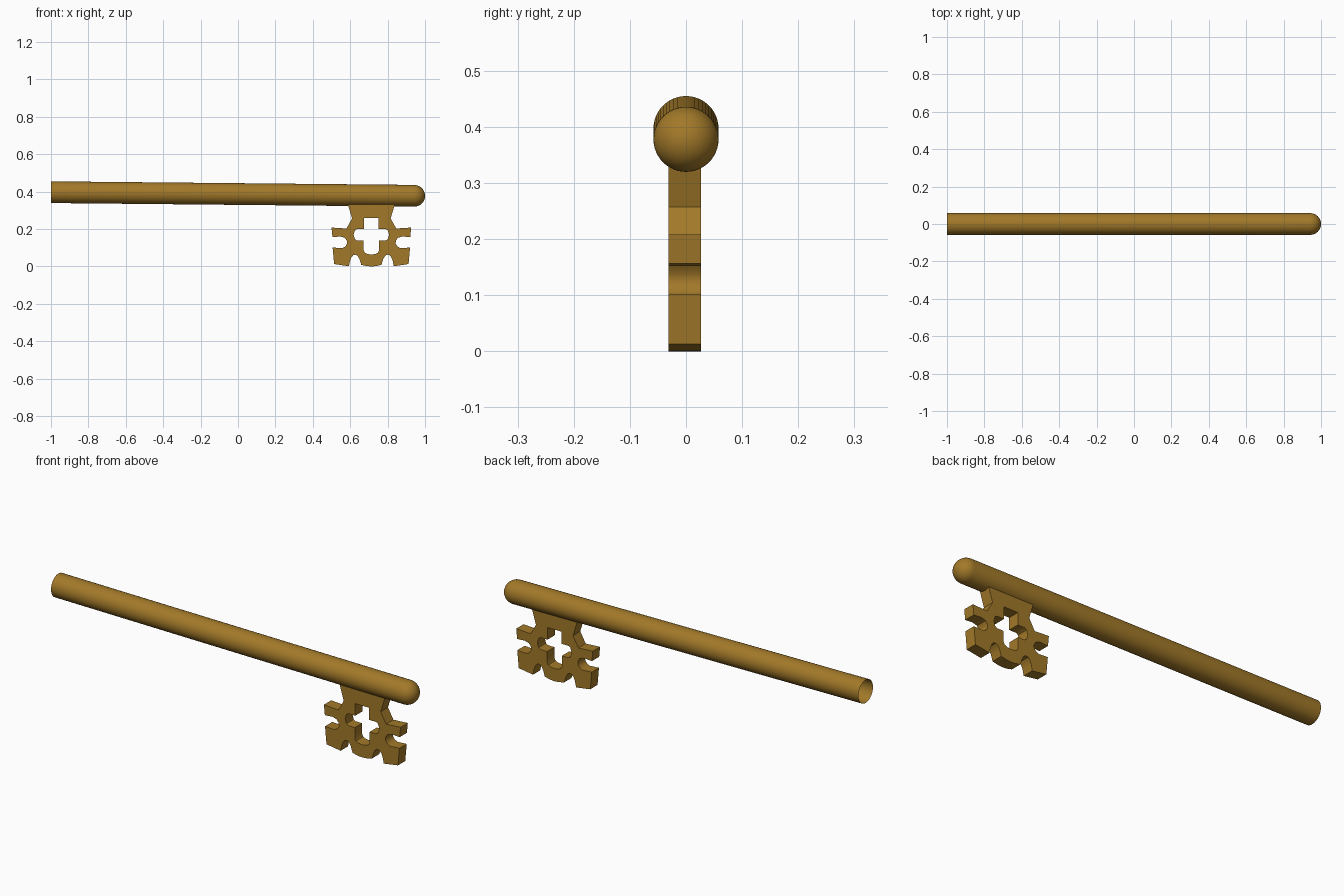
import bpy, bmesh, math

if "Cube" in bpy.data.objects:
    bpy.data.objects.remove(bpy.data.objects["Cube"])

gold = bpy.data.materials.new("antique_gold")
gold.diffuse_color = (0.36, 0.19, 0.022, 1)
gold.use_nodes = True
gold.node_tree.nodes["Principled BSDF"].inputs["Base Color"].default_value = gold.diffuse_color


def finish(obj):
    bpy.ops.object.select_all(action='DESELECT')
    obj.select_set(True)
    bpy.context.view_layer.objects.active = obj
    obj.data.materials.clear()
    obj.data.materials.append(gold)
    bpy.ops.object.shade_smooth_by_angle(angle=math.radians(35))


# Shaft: slightly sloping open tube with a domed tip
R, SIDES, DOME = 0.058, 48, 12
profile = [(-1.0, R)]
for i in range(DOME):
    a = math.pi / 2 * i / DOME
    profile.append((1 - R + R * math.sin(a), R * math.cos(a)))


def centre_z(x):
    return 0.397 - 0.0098 * (x + 1)


bm = bmesh.new()
rings = []
for x, r in profile:
    rings.append([bm.verts.new((x, r * math.cos(t), centre_z(x) + r * math.sin(t)))
                  for t in (2 * math.pi * k / SIDES for k in range(SIDES))])
for a, b in zip(rings, rings[1:]):
    for k in range(SIDES):
        n = (k + 1) % SIDES
        bm.faces.new((a[k], a[n], b[n], b[k]))
tip = bm.verts.new((1, 0, centre_z(1)))
for k in range(SIDES):
    bm.faces.new((rings[-1][k], rings[-1][(k + 1) % SIDES], tip))
bm.normal_update()
if tip.normal.x < 0:
    bmesh.ops.reverse_faces(bm, faces=bm.faces[:])
mesh = bpy.data.meshes.new("shaft")
bm.to_mesh(mesh)
bm.free()
shaft = bpy.data.objects.new("shaft", mesh)
bpy.context.collection.objects.link(shaft)
finish(shaft)

# Bit: half outlines (offset from its centre line, height), mirrored
CX = 0.713
outer = [(0.129, 0.345), (0.124, 0.326), (0.103, 0.257), (0.133, 0.203),
         (0.213, 0.208), (0.208, 0.157),
         (0.165, 0.160), (0.142, 0.153), (0.131, 0.138), (0.130, 0.122),
         (0.139, 0.107), (0.155, 0.098), (0.207, 0.101),
         (0.199, 0.013), (0.120, 0.001),
         (0.114, 0.030), (0.107, 0.048), (0.097, 0.060), (0.084, 0.063),
         (0.072, 0.055), (0.063, 0.038), (0.054, 0.009), (0.025, 0.002), (0, 0.0)]
hole = [(0.039, 0.260), (0.039, 0.199), (0.078, 0.199), (0.088, 0.192),
        (0.095, 0.170), (0.088, 0.146), (0.078, 0.139), (0.041, 0.139),
        (0.041, 0.085), (0.035, 0.073), (0.020, 0.066), (0, 0.064)]

curve = bpy.data.curves.new("key_bit", 'CURVE')
curve.dimensions = '2D'
curve.fill_mode = 'BOTH'
curve.extrude = 0.029
for half in (outer, hole):
    pts = half + [(-x, z) for x, z in reversed(half[:-1])]
    spline = curve.splines.new('POLY')
    spline.points.add(len(pts) - 1)
    for p, (x, z) in zip(spline.points, pts):
        p.co = (CX + x, z, 0, 1)
    spline.use_cyclic_u = True
bit = bpy.data.objects.new("key_bit", curve)
bpy.context.collection.objects.link(bit)
bit.rotation_euler.x = math.pi / 2
bit.location.y = -0.002
bpy.ops.object.select_all(action='DESELECT')
bit.select_set(True)
bpy.context.view_layer.objects.active = bit
bpy.ops.object.convert(target='MESH')
bit = bpy.context.view_layer.objects.active

# Weld the caps to the walls
bm = bmesh.new()
bm.from_mesh(bit.data)
bmesh.ops.remove_doubles(bm, verts=bm.verts[:], dist=0.0001)
bmesh.ops.recalc_face_normals(bm, faces=bm.faces[:])
bm.to_mesh(bit.data)
bm.free()
finish(bit)
